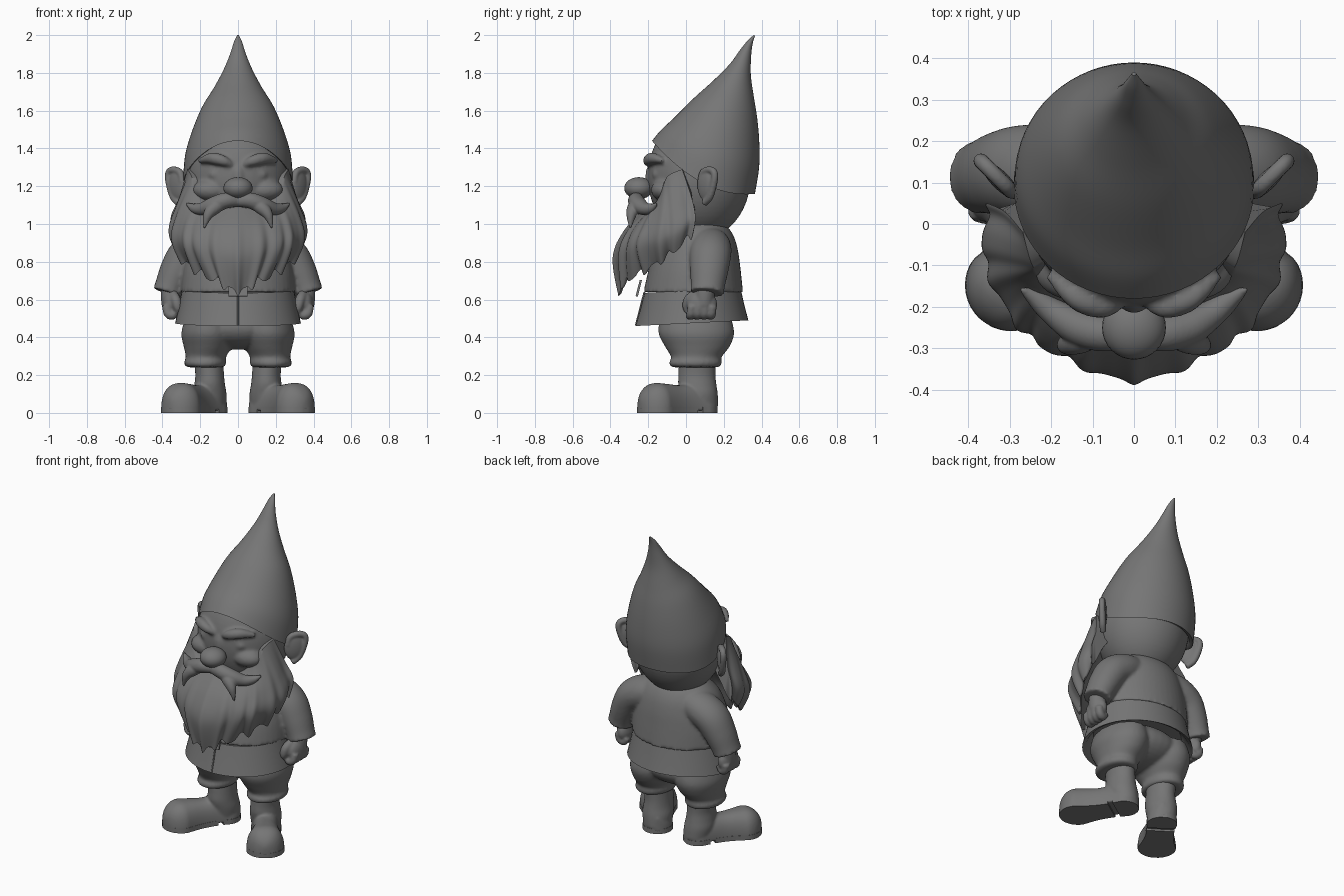
import bpy, bmesh, math
from mathutils import Vector, Matrix

if "Cube" in bpy.data.objects:
    bpy.data.objects.remove(bpy.data.objects["Cube"])

grey = bpy.data.materials.new("stone grey")
grey.diffuse_color = (0.18, 0.18, 0.18, 1)
grey.use_nodes = True
grey.node_tree.nodes["Principled BSDF"].inputs["Base Color"].default_value = grey.diffuse_color


def finish(name, bm, mirror=False, angle=50):
    bmesh.ops.recalc_face_normals(bm, faces=bm.faces)
    me = bpy.data.meshes.new(name)
    bm.to_mesh(me)
    bm.free()
    me.materials.append(grey)
    me.shade_smooth()
    me.set_sharp_from_angle(angle=math.radians(angle))
    ob = bpy.data.objects.new(name, me)
    bpy.context.collection.objects.link(ob)
    if mirror:
        ob.modifiers.new("mirror", 'MIRROR').use_mirror_merge = False
    return ob


def blend(name, obs, voxel, rounds):
    """Melt overlapping parts into one smooth skin."""
    bm = bmesh.new()
    for ob in obs:
        bm.from_mesh(ob.data)
        bpy.data.objects.remove(ob)
    ob = finish(name, bm, True, 180)
    m = ob.modifiers.new("skin", 'REMESH')
    m.mode, m.voxel_size, m.use_smooth_shade = 'VOXEL', voxel, True
    m = ob.modifiers.new("soften", 'SMOOTH')
    m.factor, m.iterations = 0.5, rounds


def spline(pts, f):
    """Catmull-Rom through tuples of any length, f in 0..len-1."""
    n = len(pts) - 1
    i = min(int(f), n - 1)
    t = f - i
    a, b, c, d = (pts[max(0, min(n, i + k))] for k in (-1, 0, 1, 2))
    return tuple(0.5 * (2 * q + (r - p) * t + (2 * p - 5 * q + 4 * r - s) * t * t
                        + (3 * q - p - 3 * r + s) * t ** 3)
                 for p, q, r, s in zip(a, b, c, d))


def smooth(pts, k=5):
    return [spline(pts, i / k) for i in range((len(pts) - 1) * k + 1)]


def loft(name, rings, mirror=False, angle=50):
    bm = bmesh.new()
    rows = [[bm.verts.new(p) for p in r] for r in rings]
    n = len(rows[0])
    for a, b in zip(rows, rows[1:]):
        for i in range(n):
            j = (i + 1) % n
            bm.faces.new((a[i], a[j], b[j], b[i]))
    bm.faces.new(rows[0])
    bm.faces.new(rows[-1])
    return finish(name, bm, mirror, angle)


def ellipse(z, cx, rx, cy, ry, n=48, tilt=0):
    return [(cx + rx * math.sin(2 * math.pi * i / n), cy - ry * math.cos(2 * math.pi * i / n),
             z - tilt * math.cos(2 * math.pi * i / n)) for i in range(n)]


def tube(name, pts, mirror=True, flat=1.0, ref=(0, 1, 0), n=20, k=6):
    """Tapered tube through (x, y, z, radius) points."""
    path = smooth(pts, k)
    rings = []
    for i, p in enumerate(path):
        t = Vector(path[min(i + 1, len(path) - 1)][:3]) - Vector(path[max(i - 1, 0)][:3])
        t.normalize()
        a = Vector(ref).cross(t).normalized()
        b = t.cross(a)
        r = max(p[3], 0.001)
        rings.append([Vector(p[:3]) + a * r * math.cos(2 * math.pi * j / n)
                      + b * r * flat * math.sin(2 * math.pi * j / n) for j in range(n)])
    return loft(name, rings, mirror)


def ball(name, c, s, mirror=False, turn=0, seg=32):
    bm = bmesh.new()
    bmesh.ops.create_uvsphere(bm, u_segments=seg, v_segments=seg // 2, radius=1)
    bm.transform(Matrix.Translation(c) @ Matrix.Rotation(turn, 4, 'Z') @ Matrix.Diagonal((*s, 1)))
    return finish(name, bm, mirror, 180)


# Hat: tilted rings given by front (y, z), back (y, z), half width, side sag
hat = smooth([(-.18, 1.44, .365, 1.16, .29, -.085), (-.13, 1.5, .387, 1.3, .282, -.05),
              (-.06, 1.565, .388, 1.43, .247, -.02), (.04, 1.665, .377, 1.56, .192, 0),
              (.14, 1.755, .358, 1.68, .128, 0), (.23, 1.845, .343, 1.79, .075, 0),
              (.285, 1.92, .345, 1.89, .04, 0), (.325, 1.97, .353, 1.955, .022, 0),
              (.358, 2.0, .366, 1.998, .005, 0)])
hat.insert(0, (-.155, 1.445, .34, 1.175, .268, -.085))
hat.insert(0, (-.145, 1.48, .33, 1.21, .26, -.085))
rings = []
for fy, fz, by, bz, hw, sag in hat:
    ring = []
    for i in range(64):
        c, s = math.cos(math.pi * i / 32), math.sin(math.pi * i / 32)
        ring.append((hw * s, (fy + by) / 2 + c * (fy - by) / 2,
                     (fz + bz) / 2 + c * (fz - bz) / 2 + sag * s * s))
    rings.append(ring)
loft("hat", rings)

# Head and face
blend("head", [
    ball("skull", (0, .07, 1.25), (.272, .272, .332), seg=64),
    ball("nose_bridge", (0, -.175, 1.25), (.04, .04, .08)),
    ball("eye", (.108, -.15, 1.262), (.048, .03, .032)),
    ball("cheek", (.14, -.11, 1.18), (.1, .075, .06)),
    tube("eyebrow", [(.035, -.195, 1.315, .014), (.08, -.2, 1.335, .028), (.14, -.175, 1.348, .03),
                     (.205, -.12, 1.335, .012)])], .01, 3)
ball("nose", (0, -.25, 1.19), (.077, .077, .058))

# Ears: flared disc with a raised rim
rim = [(-.02, -.1), (.02, -.07), (.045, -.02), (.06, .04), (.048, .07), (.01, .076),
       (-.03, .06), (-.045, .01)]
blend("ear", [
    ball("ear_disc", (.322, .105, 1.205), (.022, .06, .082), turn=-math.pi / 4),
    tube("ear_rim", [(.327 + .7 * u, .11 + .7 * u, 1.21 + v, .019) for u, v in rim],
         ref=(.7, -.7, 0), n=12)], .006, 3)

# Beard: columns from cheek to tip, each a closed section, with strand ridges
cols = [[(0, -.21, 1.09), (0, -.32, .97), (0, -.38, .82), (0, -.35, .615)],
        [(.13, -.19, 1.08), (.16, -.285, .97), (.165, -.325, .85), (.11, -.32, .67)],
        [(.21, -.14, 1.15), (.27, -.21, 1.0), (.28, -.245, .88), (.23, -.21, .73)],
        [(.245, -.10, 1.25), (.33, -.09, 1.06), (.36, -.09, .93), (.315, -.09, .81)],
        [(.268, -.02, 1.29), (.308, .03, 1.14), (.35, .05, 1.03), (.335, .03, .915)]]
cols = [[(-x, y, z) for x, y, z in c] for c in cols[:0:-1]] + cols
rings = []
for i in range(145):
    f = i / 18
    u = abs(f - 4)
    ridge = .75 * math.cos(3 * math.pi * u) + .25 * math.cos(5 * math.pi * u + 1)
    key = [spline([c[k] for c in cols], f) for k in range(4)]
    outer, inner = [], []
    for j in range(25):
        s = j / 24
        x, y, z = spline(key, s * 3)
        g = 1 + .022 * ridge * min(1, 2 * s)
        z += .025 * (1 - ridge) * s ** 3
        h = 1 - .36 * (1 - s ** 2)
        outer.append((x * g, .05 + (y - .05) * g, z))
        if j < 24:
            inner.append((x * h, .05 + (y - .05) * h, z))
    rings.append(outer + inner[::-1])
loft("beard", rings, angle=70)

# Moustache: sweeping lock and drooping lock on each side
blend("moustache", [
    tube("sweep", [(-.01, -.25, 1.12, .03), (.06, -.265, 1.125, .042), (.13, -.25, 1.1, .044),
                   (.19, -.215, 1.08, .034), (.235, -.18, 1.085, .024), (.275, -.155, 1.11, .004)]),
    tube("droop", [(.07, -.26, 1.11, .025), (.125, -.275, 1.085, .036), (.16, -.29, 1.045, .026),
                   (.18, -.295, .975, .004)])], .006, 2)

# Coat: upper part with sleeves overlaps a flared skirt, hollow underneath
coat = smooth([(.64, .303, -.225, .302), (.75, .293, -.2, .29), (.85, .27, -.17, .277),
               (.93, .24, -.13, .255), (.99, .185, -.06, .215), (1.03, .1, 0, .15)])
blend("coat_top", [
    loft("chest", [ellipse(z, 0, hw, (f + b) / 2, (b - f) / 2) for z, hw, f, b in coat]),
    tube("sleeve", [(.12, .13, .9, .085), (.2, .13, .875, .098), (.275, .128, .83, .098),
                    (.325, .122, .75, .09), (.36, .115, .67, .08), (.372, .112, .635, .08)],
         flat=1.12, n=32)], .01, 4)
skirt = [(.55, .27, -.2, .26), (.485, .31, -.245, .31), (.475, .333, -.268, .33),
         (.56, .314, -.243, .308), (.65, .297, -.22, .288)]
loft("coat_skirt", [ellipse(z, 0, hw, (f + b) / 2, (b - f) / 2, tilt=.015) for z, hw, f, b in skirt])
tube("coat_seam", [(0, -.22, .64, .005), (0, -.243, .55, .005), (0, -.265, .465, .005)], False, n=8)
bm = bmesh.new()
bmesh.ops.create_cube(bm, size=1)
bm.transform(Matrix.Translation((0, -.25, .66)) @ Matrix.Rotation(-.25, 4, 'X')
             @ Matrix.Diagonal((.1, .012, .09, 1)))
finish("coat_clasp", bm)

# Hands: wrist, palm, curled fingers and thumb
hand = [tube("wrist", [(.35, .11, .72, .05), (.356, .1, .64, .053), (.355, .095, .57, .05)]),
        ball("palm", (.355, .085, .575), (.046, .08, .075))]
for i in range(4):
    y = .14 - i * .036
    hand.append(tube("finger", [(.38, y, .57, .022), (.37, y - .005, .528, .025),
                                (.345, y - .01, .517, .024), (.322, y - .01, .545, .018)], n=12))
hand.append(tube("thumb", [(.345, .05, .63, .024), (.33, .015, .6, .027), (.32, .005, .56, .024),
                           (.318, .012, .53, .014)], n=14))
blend("hand", hand, .007, 3)

# Trousers: hips and gathered legs
leg = smooth([(.5, .15, .13, .05, .19), (.42, .155, .145, .055, .2), (.35, .16, .127, .06, .17),
              (.295, .17, .106, .055, .133), (.268, .174, .112, .05, .14), (.245, .173, .102, .05, .13),
              (.241, .17, .08, .05, .1)])
blend("trousers", [ball("seat", (0, .055, .455), (.26, .195, .12)),
                   loft("leg", [ellipse(*r) for r in leg])], .01, 5)

# Boots: shaft and turned-out foot, with separate sole and heel
shaft = smooth([(.27, .155, .077, .06, .098), (.2, .15, .076, .058, .098), (.15, .15, .081, .06, .101),
                (.1, .148, .087, .07, .098), (.04, .143, .08, .08, .09)])
ankle, along = Vector((.143, .08, 0)), Vector((.56, -.83, 0)).normalized()
side = Vector((-along.y, along.x, 0))


def half_width(s):
    if s < 0:
        return math.sqrt(max(0, .087 ** 2 - s * s))
    if s > .275:
        return math.sqrt(max(0, .11 ** 2 - (s - .275) ** 2))
    return .087 + .023 * (s / .275) ** 2 - .012 * math.sin(math.pi * s / .275)


height = [(.1,), (.13,), (.15,), (.147,), (.154,), (.16,), (.157,)]
rings = []
for i in range(41):
    a = -math.cos(math.pi * i / 40)
    s = .149 + .2355 * a
    w = max(half_width(s), .003)
    h = spline(height, 3 + 3 * a)[0]
    if s > .275:
        h = .05 + (h - .05) * w / .11
    rings.append([ankle + along * s + side * w * math.copysign(abs(math.cos(t)) ** .8, math.cos(t))
                  + Vector((0, 0, .012 + (h - .012) * math.sin(t) ** .8))
                  for t in (math.pi * j / 24 for j in range(24))]
                 + [ankle + along * s - side * w + Vector((0, 0, .012))])
blend("boot", [loft("shaft", [ellipse(*r) for r in shaft]), loft("foot", rings)], .008, 3)
for name, s0, s1 in (("boot_heel", -.085, .045), ("boot_sole", .075, .384)):
    ss = [s0 + (s1 - s0) * (1 - math.cos(math.pi * i / 24)) / 2 for i in range(25)]
    edge = [(s, half_width(s) + .001) for s in ss] + [(s, -half_width(s) - .001) for s in ss[::-1]]
    loft(name, [[ankle + along * s + side * w + Vector((0, 0, z)) for s, w in edge]
                for z in (0, .03)], True)
